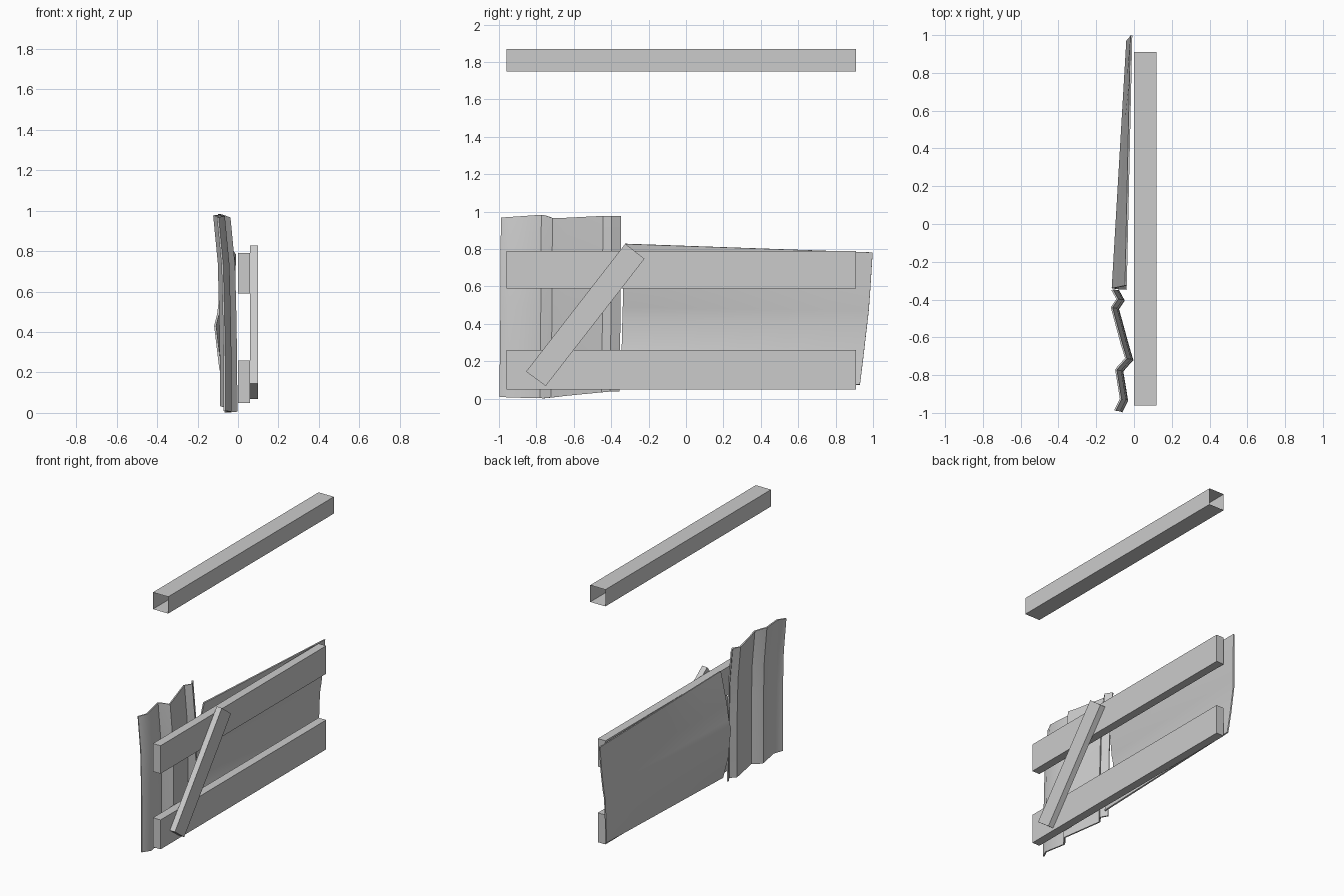
import bpy
import bmesh
import math
from mathutils import Vector

if "Cube" in bpy.data.objects:
    bpy.data.objects.remove(bpy.data.objects["Cube"])


def add_object(name, bm, recalc=True):
    if recalc:
        bmesh.ops.recalc_face_normals(bm, faces=bm.faces)
    mesh = bpy.data.meshes.new(name)
    bm.to_mesh(mesh)
    bm.free()
    obj = bpy.data.objects.new(name, mesh)
    bpy.context.collection.objects.link(obj)
    return obj


def prism(name, outline, x0, x1):
    # Extrude a (y, z) outline along x
    bm = bmesh.new()
    a = [bm.verts.new((x0, y, z)) for y, z in outline]
    b = [bm.verts.new((x1, y, z)) for y, z in outline]
    bm.faces.new(a)
    bm.faces.new(b)
    n = len(outline)
    for i in range(n):
        j = (i + 1) % n
        bm.faces.new((a[i], a[j], b[j], b[i]))
    return add_object(name, bm)


def sheet(name, rows, thickness):
    # Bent metal sheet from a grid of points
    bm = bmesh.new()
    grid = [[bm.verts.new(p) for p in row] for row in rows]
    for r0, r1 in zip(grid, grid[1:]):
        for k in range(len(r0) - 1):
            bm.faces.new((r0[k], r0[k + 1], r1[k + 1], r1[k]))
    obj = add_object(name, bm)
    mod = obj.modifiers.new("thickness", 'SOLIDIFY')
    mod.thickness = thickness
    mod.offset = 0
    bpy.ops.object.select_all(action='DESELECT')
    bpy.context.view_layer.objects.active = obj
    obj.select_set(True)
    bpy.ops.object.modifier_apply(modifier=mod.name)
    bpy.ops.object.shade_smooth_by_angle(angle=math.radians(40))
    return obj


Y0, Y1 = -0.96, 0.91

# Two barrier rails
for name, z0, z1 in (("lower_rail", 0.05, 0.26), ("upper_rail", 0.59, 0.79)):
    prism(name, [(Y0, z0), (Y1, z0), (Y1, z1), (Y0, z1)], 0.0, 0.06)

# Diagonal brace
prism("diagonal_brace", [(-0.855, 0.145), (-0.75, 0.068), (-0.222, 0.748), (-0.325, 0.828)], 0.06, 0.10)

# Hollow top beam, open at both ends
bm = bmesh.new()
corners = [(0, 1.75), (0.12, 1.75), (0.12, 1.87), (0, 1.87)]
ends = [[bm.verts.new((x, y, z)) for x, z in corners] for y in (Y0, Y1)]
for i in range(4):
    j = (i + 1) % 4
    bm.faces.new((ends[0][j], ends[0][i], ends[1][i], ends[1][j]))
add_object("top_beam", bm, recalc=False)

# Upright corrugated sheet: x, y, bottom z, top z
folds = [
    (-0.080, -0.990, 0.010, 0.968), (-0.050, -0.930, 0.006, 0.972),
    (-0.075, -0.775, 0.003, 0.983), (-0.060, -0.755, 0.002, 0.980),
    (-0.022, -0.715, 0.006, 0.966), (-0.045, -0.640, 0.015, 0.967),
    (-0.098, -0.445, 0.034, 0.977), (-0.068, -0.400, 0.038, 0.977),
    (-0.095, -0.352, 0.038, 0.975),
]
shifts = [(0.0, 0.014, -0.005), (0.25, 0.013, -0.003), (0.5, 0.009, 0.0),
          (0.75, 0.003, 0.0), (1.0, -0.020, 0.003)]
sheet("upright_sheet",
      [[(x + dx, y + dy, b + (t - b) * v) for x, y, b, t in folds]
       for v, dx, dy in shifts], 0.010)

# Long bent sheet: inner x, outer x, inner y, outer y, inner z, outer z
bends = [
    (-0.045, -0.018, -0.348, 0.930, 0.06, 0.075),
    (-0.088, -0.028, -0.345, 0.948, 0.22, 0.22),
    (-0.113, -0.036, -0.340, 0.970, 0.43, 0.41),
    (-0.098, -0.030, -0.338, 0.977, 0.49, 0.47),
    (-0.085, -0.022, -0.335, 0.985, 0.60, 0.58),
    (-0.043, -0.014, -0.326, 0.998, 0.828, 0.782),
]
rows = []
for xa, xb, ya, yb, za, zb in bends:
    a, b = Vector((xa, ya, za)), Vector((xb, yb, zb))
    rows.append([a.lerp(b, k / 6) for k in range(7)])
sheet("long_sheet", rows, 0.010)
